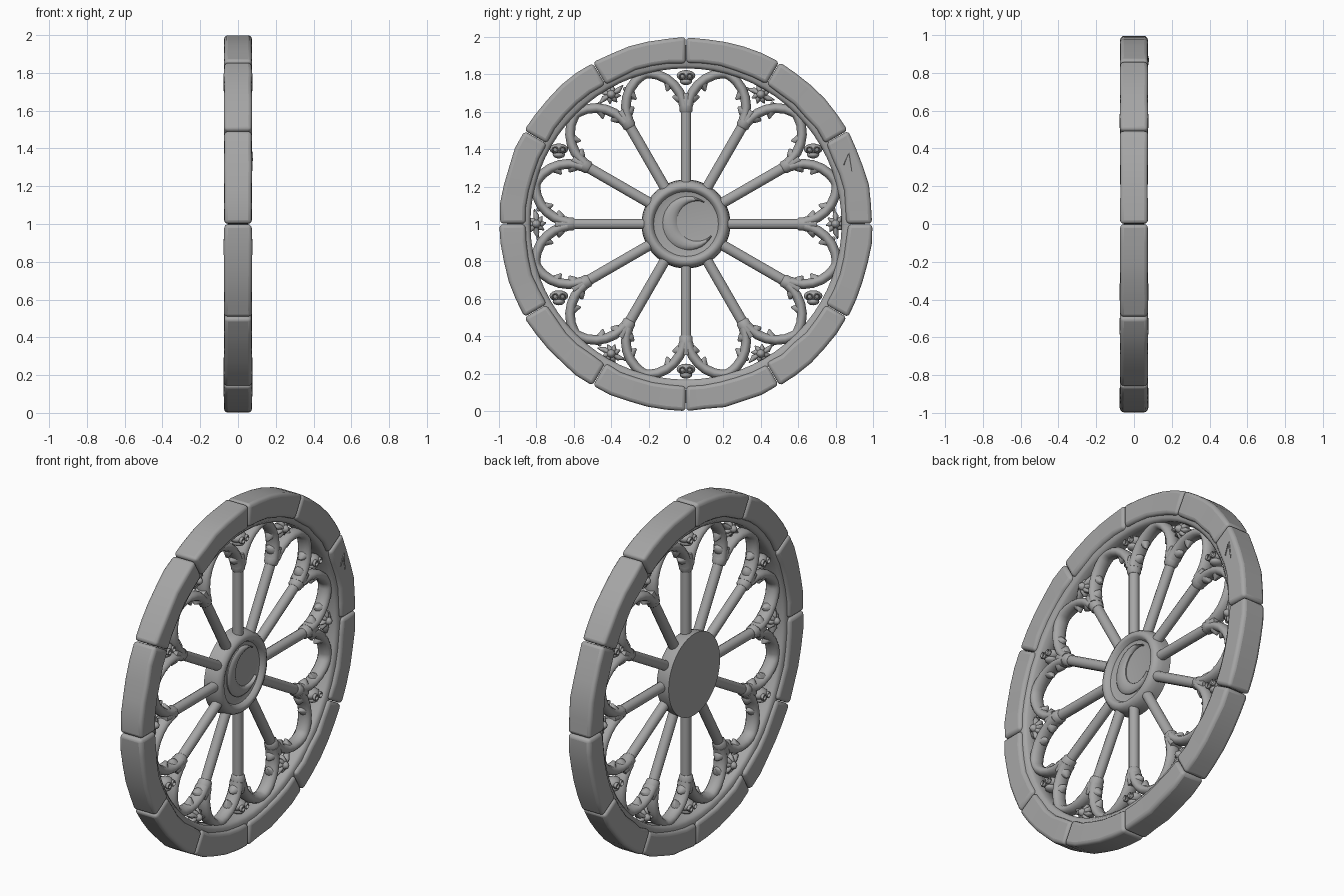
import bpy, bmesh, random
from math import sin, cos, pi, radians
from mathutils import Vector, Matrix

random.seed(4)
cube = bpy.data.objects.get("Cube")
if cube:
    bpy.data.objects.remove(cube, do_unlink=True)

stone = bpy.data.materials.new("grey_stone")
stone.use_nodes = True
GREY = (0.38, 0.38, 0.38, 1)
stone.diffuse_color = GREY
stone.node_tree.nodes["Principled BSDF"].inputs["Base Color"].default_value = GREY


def finish(bm, name, angle=40, bevel=0):
    bmesh.ops.recalc_face_normals(bm, faces=bm.faces)
    mesh = bpy.data.meshes.new(name)
    bm.to_mesh(mesh)
    bm.free()
    ob = bpy.data.objects.new(name, mesh)
    bpy.context.collection.objects.link(ob)
    mesh.materials.append(stone)
    ob.location.z = 1
    if bevel:
        mod = ob.modifiers.new("soft_edges", "BEVEL")
        mod.width, mod.segments = bevel, 3
        mod.limit_method, mod.angle_limit = "ANGLE", radians(40)
    bpy.ops.object.select_all(action="DESELECT")
    ob.select_set(True)
    bpy.context.view_layer.objects.active = ob
    bpy.ops.object.shade_smooth_by_angle(angle=radians(angle))


def polar(r, deg):
    return Vector((0, r * cos(radians(deg)), r * sin(radians(deg))))


def local(u, v, deg):
    """Point v along a spoke direction and u across it."""
    return polar(v, deg) + polar(u, deg - 90)


def sweep(bm, pts, widths, depths, x=0, sides=10):
    """Elliptical bar following a path in the plane of the wheel."""
    rings = []
    for i, p in enumerate(pts):
        t = (pts[min(i + 1, len(pts) - 1)] - pts[max(i - 1, 0)]).normalized()
        n = Vector((0, -t.z, t.y))
        rings.append([bm.verts.new(p + n * widths[i] * cos(a) + Vector((x + depths[i] * sin(a), 0, 0)))
                      for a in (2 * pi * (k + 0.5) / sides for k in range(sides))])
    for a, b in zip(rings, rings[1:]):
        for k in range(sides):
            bm.faces.new((a[k - 1], a[k], b[k], b[k - 1]))
    bm.faces.new(rings[0])
    bm.faces.new(rings[-1])


def lathe(bm, profile, steps, closed=False):
    """Revolve (radius, x) points about the wheel axle."""
    rings = [[bm.verts.new(polar(r, 360 * k / steps) + Vector((x, 0, 0))) for k in range(steps)]
             for r, x in profile]
    for a, b in zip(rings, rings[1:] + rings[:1] if closed else rings[1:]):
        for k in range(steps):
            bm.faces.new((a[k - 1], a[k], b[k], b[k - 1]))
    if not closed:
        bm.faces.new(rings[0])
        bm.faces.new(rings[-1])


def ball(bm, centre, size):
    m = Matrix.Translation(centre) @ Matrix.Diagonal((*size, 1))
    bmesh.ops.create_uvsphere(bm, u_segments=12, v_segments=8, radius=1, matrix=m)


# Twelve worn rim blocks, butted end to end
for i in range(12):
    bm = bmesh.new()
    rings = []
    for k in range(6):
        a = 30 * i + 0.08 + 29.84 * k / 5
        ro, ri = 0.998 + random.uniform(-.005, .003), 0.862 + random.uniform(-.006, .006)
        d = 0.075 + random.uniform(-.003, .001)
        rings.append([bm.verts.new(polar(r, a) + Vector((x, 0, 0)))
                      for r, x in ((ro, -d), (ro, d), (ri, d), (ri, -d))])
    for a, b in zip(rings, rings[1:]):
        for k in range(4):
            bm.faces.new((a[k - 1], a[k], b[k], b[k - 1]))
    bm.faces.new(rings[0])
    bm.faces.new(rings[-1])
    finish(bm, f"rim_block_{i + 1}", 35, 0.02)

# Jagged chevron crack on one block
bm = bmesh.new()
sweep(bm, [polar(r, a) for r, a in ((0.93, 17.5), (0.95, 23.5), (0.9, 20.5))],
      (.003, .008, .003), (.004, .006, .004), .073, 6)
finish(bm, "block_crack")

# Inner hoop
bm = bmesh.new()
lathe(bm, [(0.88, -.055), (0.848, -.055), (0.832, -.04), (0.832, .04), (0.848, .055), (0.88, .055)], 72, True)
finish(bm, "inner_hoop", 60)

# Spokes with capitals
bm = bmesh.new()
for i in range(12):
    a = 30 * i
    sweep(bm, [polar(r, a) for r in (0.215, 0.61)], [0.029] * 2, [0.029] * 2, sides=12)
    radii = (0.595, 0.605, 0.63, 0.66, 0.7)
    sweep(bm, [polar(r, a) for r in radii], (0.03, 0.037, 0.038, 0.044, 0.03), (0.03, 0.038, 0.04, 0.042, 0.035))
finish(bm, "spokes", 50)

# Petal arches with blunt inward cusps
ARCH = [(0.153, 0.615), (0.154, 0.65), (0.148, 0.69), (0.13, 0.735), (0.1, 0.777), (0.06, 0.81), (0.025, 0.826)]
ARCH = ARCH + [(0, 0.832)] + [(-u, v) for u, v in reversed(ARCH)]
CUSPS = [((0.12, 0.76), (0.103, 0.742), (0.084, 0.712)), ((0.15, 0.665), (0.128, 0.665), (0.106, 0.675))]
bm = bmesh.new()
for i in range(12):
    a = 30 * i + 15
    n = len(ARCH)
    sweep(bm, [local(u, v, a) for u, v in ARCH], [0.027] * n, [0.041] * n, sides=12)
    for s in (-1, 1):
        for path in CUSPS:
            sweep(bm, [local(s * u, v, a) for u, v in path], (0.04, 0.027, 0.004), (0.036, 0.028, 0.008), sides=10)
finish(bm, "petal_arches", 60)

# Rounded hub with a dished front and flat back
bm = bmesh.new()
lathe(bm, [(0.238, -.054), (0.238, -.045), (0.235, -.01), (0.23, .018), (0.218, .037), (0.2, .045), (0.185, .04),
           (0.173, .018), (0.15, .012)], 48)
finish(bm, "hub", 45)

# Raised crescent on the hub
bm = bmesh.new()
path, widths = [], []
for k in range(25):
    t = k / 24
    outer = polar(0.138, 52 + 278 * t) + Vector((0, .012, .005))
    inner = polar(0.11, 70 + 244 * t) + Vector((0, .062, .015))
    path.append((outer + inner) / 2)
    widths.append(max((outer - inner).length / 2, 0.003))
sweep(bm, path, widths, [0.016] * 25, 0.014, 12)
finish(bm, "crescent", 35)

# Carvings above each spoke: faces and leaf sprays in turn
faces, leaves = bmesh.new(), bmesh.new()
for i in range(12):
    c = polar(0.785, 30 * i)
    if i % 2:
        ball(faces, c + Vector((0, 0, .008)), (.045, .05, .03))
        ball(faces, c - Vector((0, 0, .022)), (.04, .033, .02))
        for s in (-1, 1):
            # Brow ridges ring each eye hollow
            eye = c + Vector((0, s * .02, .004))
            loop = [eye + polar(0.015, 45 * k) for k in range(9)]
            for x in (-.04, .04):
                sweep(faces, loop, [.005] * 9, [.009] * 9, x, 6)
    else:
        c = polar(0.8, 30 * i)
        ball(leaves, c, (.05, .026, .026))
        for k in range(8):
            d = 30 * i + 45 * k
            reach = 0.08 if k % 4 == 2 else 0.052
            sweep(leaves, [c, c + polar(reach * .55, d), c + polar(reach, d + 8)],
                  (.01, .017, .003), (.032, .026, .01), sides=8)
        for s in (-1, 1):
            ball(leaves, c + local(s * .078, -.012, 30 * i), (.014, .011, .011))
finish(faces, "carved_faces", 60)
finish(leaves, "leaf_sprays", 60)
